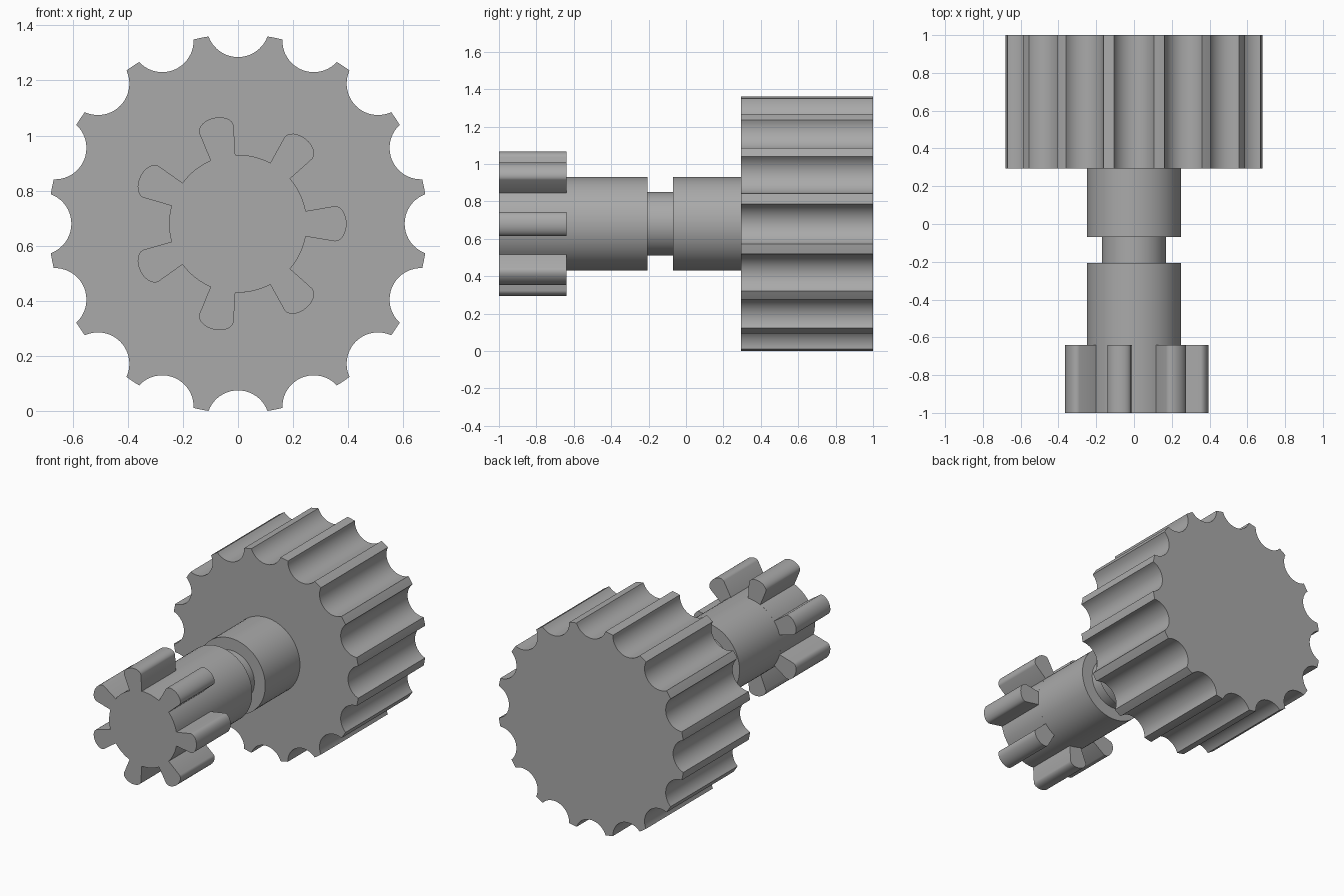
import bpy
import bmesh
from math import sin, cos, pi, radians, asin, atan2, hypot

cube = bpy.data.objects.get("Cube")
if cube:
    bpy.data.objects.remove(cube, do_unlink=True)

AXIS_Z = 0.68
SHAFT_R = 0.25

grey = bpy.data.materials.new("plain grey")
grey.use_nodes = True
colour = (0.4, 0.4, 0.4, 1)
grey.diffuse_color = colour
grey.node_tree.nodes["Principled BSDF"].inputs["Base Color"].default_value = colour


def extrude_profile(name, points, y0, y1):
    """Closed x-z outline around the axis, extruded along y."""
    bm = bmesh.new()
    face = bm.faces.new([bm.verts.new((x, y0, z + AXIS_Z)) for x, z in points])
    side = bmesh.ops.extrude_face_region(bm, geom=[face], use_keep_orig=True)
    moved = [v for v in side["geom"] if isinstance(v, bmesh.types.BMVert)]
    bmesh.ops.translate(bm, verts=moved, vec=(0, y1 - y0, 0))
    bmesh.ops.recalc_face_normals(bm, faces=bm.faces)
    mesh = bpy.data.meshes.new(name)
    bm.to_mesh(mesh)
    bm.free()
    mesh.materials.append(grey)
    obj = bpy.data.objects.new(name, mesh)
    bpy.context.collection.objects.link(obj)
    bpy.ops.object.select_all(action="DESELECT")
    obj.select_set(True)
    bpy.context.view_layer.objects.active = obj
    bpy.ops.object.shade_smooth_by_angle(angle=radians(25))
    return obj


def arc(cx, rx, ry, a0, a1, steps):
    """Elliptical arc centred on the local x axis."""
    angles = [a0 + (a1 - a0) * i / steps for i in range(steps + 1)]
    return [(cx + rx * cos(a), ry * sin(a)) for a in angles]


def repeat_round(points, count):
    """Repeat one sector of an outline around the axis."""
    outline = []
    for k in range(count):
        c, s = cos(2 * pi * k / count), sin(2 * pi * k / count)
        outline += [(x * c - y * s, x * s + y * c) for x, y in points]
    return outline


# Large wheel: round scallops cut into the rim
scallops, rim_r, cut_c, cut_r = 16, 0.688, 0.719, 0.114
edge_x = (rim_r ** 2 + cut_c ** 2 - cut_r ** 2) / (2 * cut_c)
edge_y = (rim_r ** 2 - edge_x ** 2) ** 0.5
start = atan2(edge_y, edge_x - cut_c)
sector = arc(cut_c, cut_r, cut_r, 2 * pi - start, start, 20)
half = atan2(edge_y, edge_x)
sector += arc(0, rim_r, rim_r, half, 2 * pi / scallops - half, 4)[1:-1]
extrude_profile("scalloped_wheel", repeat_round(sector, scallops), 0.295, 1)

# Small pinion: flared teeth with rounded tips
teeth, root_y, tip_y = 7, 0.046, 0.064
root = asin(root_y / SHAFT_R)
sector = arc(0.352, 0.042, tip_y, -pi / 2, pi / 2, 16)
sector += arc(0, SHAFT_R, SHAFT_R, root, 2 * pi / teeth - root, 8)
extrude_profile("pinion", repeat_round(sector, teeth), -1, -0.64)

# Shaft with a narrow neck
for name, radius, y0, y1 in (
    ("front_shaft", SHAFT_R, -0.64, -0.207),
    ("neck", 0.17, -0.207, -0.07),
    ("rear_shaft", SHAFT_R, -0.07, 0.295),
):
    circle = arc(0, radius, radius, 0, 2 * pi, 64)[:-1]
    extrude_profile(name, circle, y0, y1)
